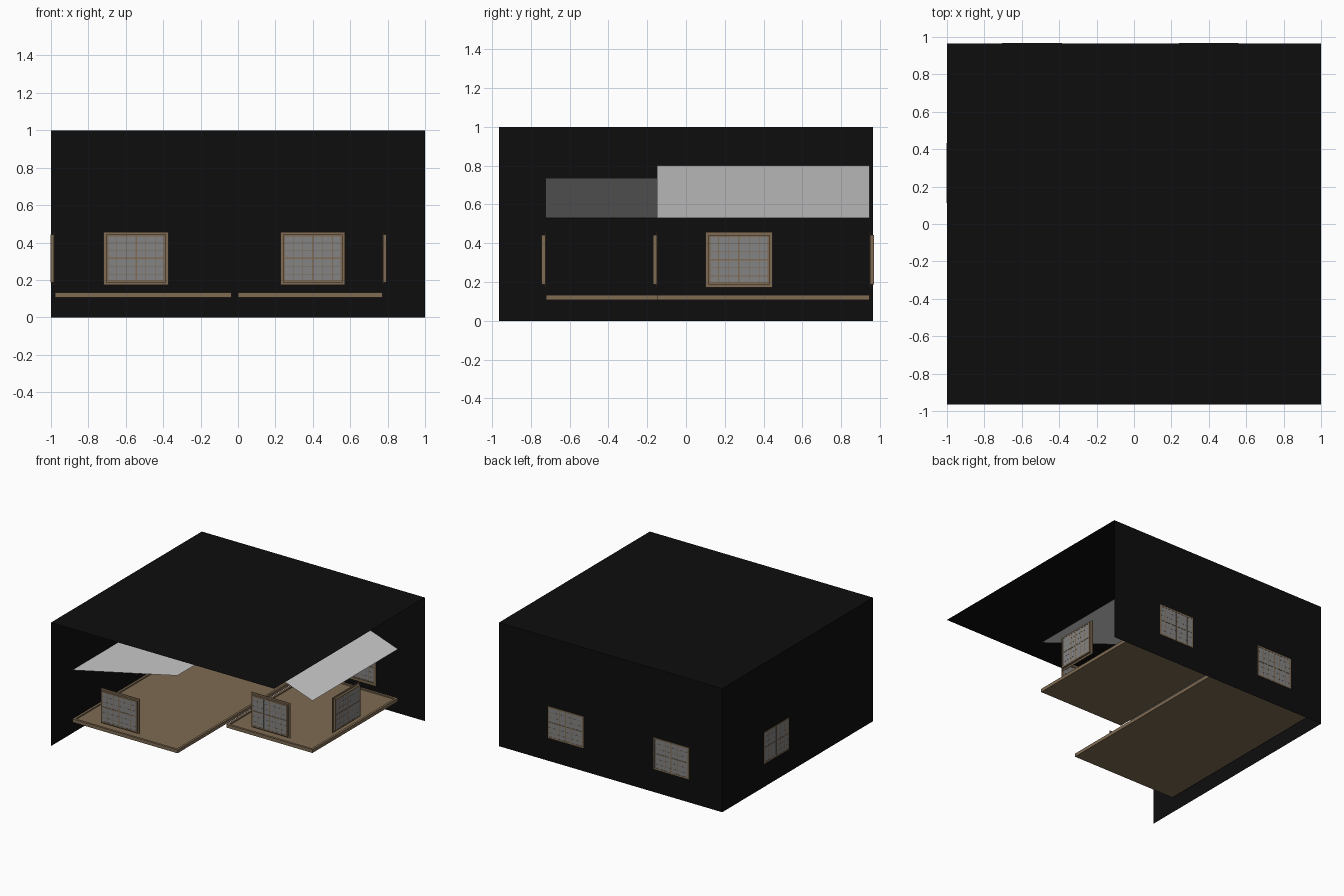
import bpy, bmesh, math
from mathutils import Matrix, Vector

if "Cube" in bpy.data.objects:
    bpy.data.objects.remove(bpy.data.objects["Cube"])


def material(name, r, g, b):
    m = bpy.data.materials.new(name)
    m.diffuse_color = (r, g, b, 1)
    m.use_nodes = True
    m.node_tree.nodes["Principled BSDF"].inputs["Base Color"].default_value = m.diffuse_color
    return m


BLACK = material("black", 0.004, 0.004, 0.004)
WOOD = material("tan wood", 0.21, 0.145, 0.085)
GLASS = material("grey glass", 0.23, 0.23, 0.23)
ROOF = material("pale grey roof", 0.6, 0.6, 0.6)


def make(name, bm, mat, matrix=Matrix()):
    bmesh.ops.transform(bm, matrix=matrix, verts=bm.verts)
    me = bpy.data.meshes.new(name)
    bm.to_mesh(me)
    bm.free()
    me.materials.append(mat)
    ob = bpy.data.objects.new(name, me)
    bpy.context.collection.objects.link(ob)
    return ob


def box(bm, x0, x1, y0, y1, z0, z1):
    m = Matrix.Translation(((x0 + x1) / 2, (y0 + y1) / 2, (z0 + z1) / 2)) @ Matrix.Diagonal((x1 - x0, y1 - y0, z1 - z0, 1))
    bmesh.ops.create_cube(bm, size=1, matrix=m)


def quad(bm, *pts):
    bm.faces.new([bm.verts.new(p) for p in pts])


# open black shell: ceiling, left wall and back wall
X, Y = 1.0, 0.965
bm = bmesh.new()
quad(bm, (-X, -Y, 1), (X, -Y, 1), (X, Y, 1), (-X, Y, 1))
quad(bm, (-X, -Y, 0), (-X, -Y, 1), (-X, Y, 1), (-X, Y, 0))
quad(bm, (-X, Y, 0), (-X, Y, 1), (X, Y, 1), (X, Y, 0))
make("black_shell", bm, BLACK)


# floors with a low raised rim
def floor(name, x0, x1, y0, y1, t=0.018):
    bm = bmesh.new()
    box(bm, x0 + t, x1 - t, y0 + t, y1 - t, 0.107, 0.124)
    for a, b in ((x0, x0 + t), (x1 - t, x1)):
        box(bm, a, b, y0, y1, 0.107, 0.134)
    for a, b in ((y0, y0 + t), (y1 - t, y1)):
        box(bm, x0 + t, x1 - t, a, b, 0.107, 0.134)
    make(name, bm, WOOD)


floor("left_wing_floor", -0.978, -0.036, -0.722, 0.945)
floor("right_wing_floor", 0.0, 0.772, -0.15, 0.945)

# thin sloping roof sheets
bm = bmesh.new()
quad(bm, (-0.978, -0.725, 0.53), (-0.036, -0.725, 0.737), (-0.036, 0.945, 0.737), (-0.978, 0.945, 0.53))
make("left_roof", bm, ROOF)
bm = bmesh.new()
quad(bm, (0.0, -0.15, 0.8), (0.772, -0.15, 0.53), (0.772, 0.945, 0.53), (0.0, 0.945, 0.8))
make("right_roof", bm, ROOF)


# window: wide thin flange inside, deeper frame outside (local -y is outward)
def ring(bm, w, h, t, y0, y1):
    for s in (-1, 1):
        a, b = sorted((s * w, s * (w - t)))
        box(bm, a, b, y0, y1, -h, h)
        a, b = sorted((s * h, s * (h - t)))
        box(bm, -w + t, w - t, y0, y1, a, b)


def window(name, x, y, turn):
    m = Matrix.Translation((x, y, 0.315)) @ Matrix.Rotation(math.radians(turn), 4, 'Z')
    w, h, d = 0.158, 0.126, 0.02
    bm = bmesh.new()
    ring(bm, 0.173, 0.142, 0.02, -0.003, 0.002)
    ring(bm, w + 0.002, h + 0.002, 0.012, -d, -0.002)
    # centre cross and fine glazing bars
    box(bm, -0.004, 0.004, -0.0205, -0.002, -h, h)
    box(bm, -w, w, -0.0205, -0.002, -0.004, 0.004)
    for i in (-2, -1, 1, 2):
        box(bm, i * w / 3 - 0.0015, i * w / 3 + 0.0015, -0.019, -0.004, -h, h)
        box(bm, -w, w, -0.019, -0.004, i * h / 3 - 0.0015, i * h / 3 + 0.0015)
    make(name + "_frame", bm, WOOD, m)
    bm = bmesh.new()
    box(bm, -w, w, -0.0185, -0.0045, -h, h)
    make(name + "_glass", bm, GLASS, m)


window("front_left_window", -0.545, -0.724, 0)
window("front_right_window", 0.40, -0.15, 0)
window("right_window", 0.774, 0.273, 90)
window("back_right_window", 0.40, 0.948, 180)
window("back_left_window", -0.545, 0.948, 180)
window("left_window", -0.983, 0.273, -90)
